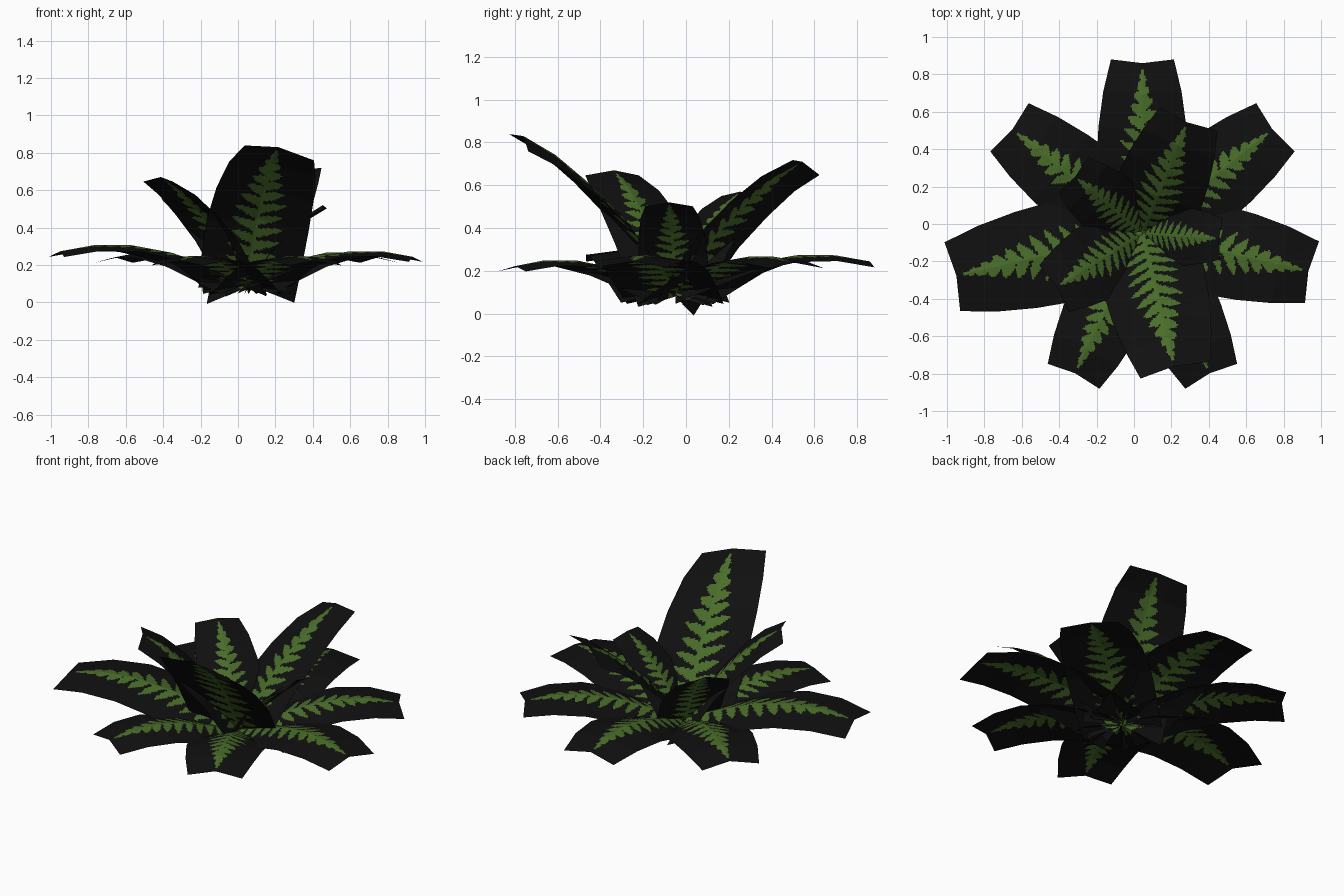
import bpy, math

if "Cube" in bpy.data.objects:
    bpy.data.objects.remove(bpy.data.objects["Cube"])

def material(name, rgb):
    m = bpy.data.materials.new(name)
    m.diffuse_color = (*rgb, 1)
    m.use_nodes = True
    m.node_tree.nodes["Principled BSDF"].inputs["Base Color"].default_value = m.diffuse_color
    return m

BLACK = material("leaf_card_black", (0.005, 0.005, 0.005))
GREEN = material("fern_green", (0.068, 0.155, 0.023))

CENTRE = (0.045, -0.05)
NU, NV = 48, 96
# values at six even stations from the root to the tip
HALF_WIDTH = [0.255, 0.265, 0.27, 0.258, 0.23, 0.185]
DROOP = [0.06, 0.055, 0.045, 0.035, 0.03, 0.03]
OUTER_R = [0, 0.2, 0.4, 0.62, 0.82, 1]
OUTER_Z = [0.11, 0.19, 0.26, 0.30, 0.30, 0.268]
INNER_R = [0, 0.16, 0.34, 0.57, 0.79, 1]
INNER_Z = [0, 0.24, 0.48, 0.70, 0.88, 1]

def sample(table, v):
    i = min(int(v * 5), 4)
    f = v * 5 - i
    return table[i] * (1 - f) + table[i + 1] * f

def is_fern(u, v):
    """Pinnate fern outline: pointed envelope cut into forward-leaning leaflets."""
    s = abs(u) * sample(HALF_WIDTH, v)
    width = min(0.135, 0.29 * (0.97 - v))
    if v > 0.97 or s >= width:
        return False
    if s < 0.009:
        return True
    t = s / width
    phase = ((v - 0.5 * s) * 13 + (0.5 if u > 0 else 0)) % 1
    fill = 0.36 + 0.6 * max(0, v - 0.5)
    return abs(phase - 0.5) < fill * (1 - t ** 2.5)

def frond(name, angle, radii, heights, size, roll=0):
    """Arched card with a centre fold; radii and heights are absolute."""
    a = math.radians(angle)
    out, side = (math.cos(a), math.sin(a)), (-math.sin(a), math.cos(a))
    verts, faces, mats = [], [], []
    for j in range(NV + 1):
        v = j / NV
        r0, z0 = sample(radii, v), sample(heights, v)
        w, d = sample(HALF_WIDTH, v) * size, sample(DROOP, v) * size
        for i in range(NU + 1):
            u = 2 * i / NU - 1
            r = r0 + 0.022 * abs(u) * v * v * size
            verts.append((CENTRE[0] + out[0] * r + side[0] * w * u,
                          CENTRE[1] + out[1] * r + side[1] * w * u,
                          z0 - d * abs(u) + roll * u))
    for j in range(NV):
        for i in range(NU):
            k = j * (NU + 1) + i
            faces.append((k, k + NU + 1, k + NU + 2, k + 1)[::-1])
            mats.append(int(is_fern(2 * (i + 0.5) / NU - 1, (j + 0.5) / NV)))
    me = bpy.data.meshes.new(name)
    me.from_pydata(verts, [], faces)
    me.materials.append(BLACK)
    me.materials.append(GREEN)
    me.polygons.foreach_set("material_index", mats)
    me.update()
    bpy.context.collection.objects.link(bpy.data.objects.new(name, me))

# low ring of seven spreading fronds
for n, reach in enumerate([0.91, 0.89, 1.02, 0.83, 0.83, 0.91, 0.89]):
    frond(f"outer_frond_{n + 1}", 90 + n * 360 / 7,
          [r * reach for r in OUTER_R], [z * reach for z in OUTER_Z], reach)

# five upright fronds: angle, reach, tip height, root height, roll
for n, (ang, reach, top, root, roll) in enumerate([
        (-76.5, 0.73, 0.83, 0.10, -0.04),
        (-4, 0.41, 0.52, 0.08, 0),
        (68, 0.64, 0.71, 0.08, -0.035),
        (140, 0.47, 0.57, 0.08, 0),
        (212, 0.54, 0.67, 0.08, 0)]):
    frond(f"inner_frond_{n + 1}", ang, [r * reach for r in INNER_R],
          [root + (top - root) * z for z in INNER_Z],
          math.hypot(reach, top - root), roll)
